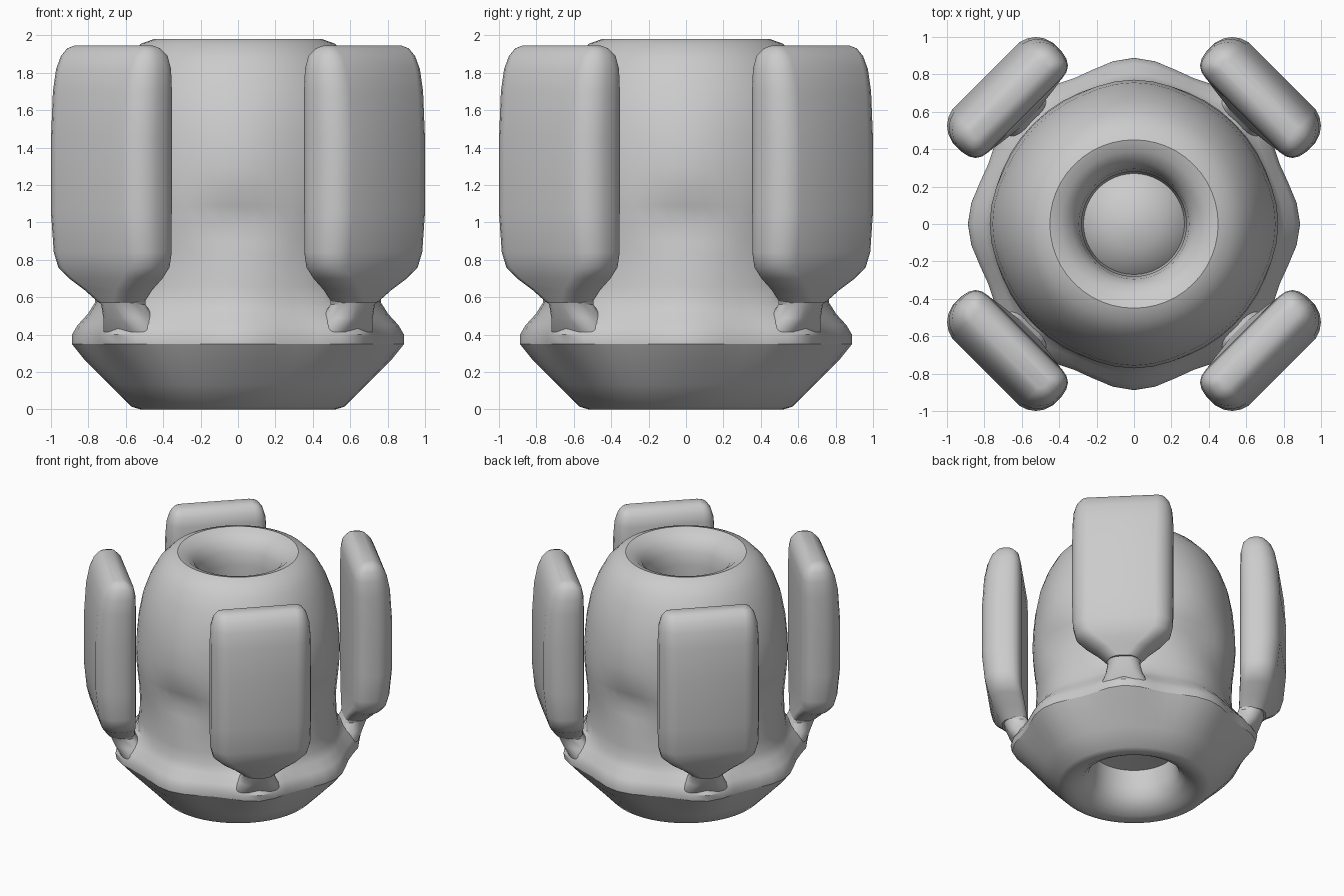
import bpy, bmesh, math
from mathutils import Vector

if "Cube" in bpy.data.objects:
    bpy.data.objects.remove(bpy.data.objects["Cube"])

grey = bpy.data.materials.new("light grey")
grey.diffuse_color = (0.6, 0.6, 0.6, 1)
grey.use_nodes = True
grey.node_tree.nodes["Principled BSDF"].inputs["Base Color"].default_value = grey.diffuse_color


def finish(name, bm, angle):
    bmesh.ops.recalc_face_normals(bm, faces=bm.faces)
    mesh = bpy.data.meshes.new(name)
    bm.to_mesh(mesh)
    bm.free()
    mesh.materials.append(grey)
    obj = bpy.data.objects.new(name, mesh)
    bpy.context.collection.objects.link(obj)
    bpy.ops.object.select_all(action='DESELECT')
    obj.select_set(True)
    bpy.context.view_layer.objects.active = obj
    bpy.ops.object.shade_smooth_by_angle(angle=math.radians(angle))
    return obj


def bridge(bm, rings):
    n = len(rings[0])
    for a, b in zip(rings, rings[1:]):
        for i in range(n):
            j = (i + 1) % n
            bm.faces.new((a[i], a[j], b[j], b[i]))


def lathe(name, profile, shape, seg=48):
    """Revolve (radius, z) points; shape adjusts the radius by angle."""
    bm = bmesh.new()
    rings = []
    for r, z in profile:
        ring = []
        for i in range(seg):
            a = 2 * math.pi * i / seg
            q = shape(r, z, a)
            ring.append(bm.verts.new((q * math.cos(a), q * math.sin(a), z)))
        rings.append(ring)
    bridge(bm, rings)
    bm.faces.new(rings[0])
    bm.faces.new(rings[-1])
    return finish(name, bm, 32)


# Hull: domed bore floor, bore, rounded lip, barrel, flared base, lower bore
profile = [
    (0.03, 0.46), (0.14, 0.44), (0.23, 0.39), (0.27, 0.35),
    (0.29, 0.60), (0.29, 1.10), (0.29, 1.60), (0.28, 1.74), (0.295, 1.84),
    (0.33, 1.91), (0.39, 1.96), (0.45, 1.98), (0.52, 1.955), (0.60, 1.87),
    (0.66, 1.76), (0.71, 1.62), (0.74, 1.46), (0.755, 1.30), (0.76, 1.18),
    (0.755, 1.09), (0.745, 0.99), (0.735, 0.90), (0.73, 0.78), (0.735, 0.66),
    (0.75, 0.57), (0.79, 0.51), (0.84, 0.45), (0.865, 0.40), (0.865, 0.35),
    (0.80, 0.26), (0.68, 0.13), (0.57, 0.015), (0.52, 0.0), (0.46, 0.01),
    (0.39, 0.05), (0.34, 0.11), (0.32, 0.19), (0.31, 0.32), (0.15, 0.34),
    (0.03, 0.35),
]


def hull_shape(r, z, a):
    if r < 0.6:
        return r
    if z < 0.54:  # scalloped rim, pushed out below each fin
        r += 0.025 * math.cos(8 * a) * max(0, 1 - abs(z - 0.37) / 0.3)
        corner = max(0, -math.cos(4 * a)) ** 3
        return r + 0.04 * corner * math.exp(-((z - 0.42) / 0.12) ** 2)
    # each of the four sides: soft bulge, shallow recess, then a sloping ledge
    side = max(0, math.cos(4 * a)) ** 1.2
    bulge = 0.02 * math.exp(-((z - 1.38) / 0.18) ** 2)
    recess = 0.04 * math.exp(-((z - 1.02) / 0.08) ** 2)
    ledge = 0.025 * math.exp(-((z - 0.66) / 0.13) ** 2)
    return r + side * (bulge - recess + ledge)


lathe("hull", profile, hull_shape)


def loft_fin(name, sections, angle):
    """Stack rounded sections (z, half width, inner radius, outer radius)."""
    bm = bmesh.new()
    u = Vector((math.cos(angle), math.sin(angle), 0))
    t = Vector((-u.y, u.x, 0))
    rings = []
    for z, w, r0, r1 in sections:
        c, h = (r0 + r1) / 2, (r1 - r0) / 2
        flat = max(0.0, w - h)
        ring = []
        for i in range(20):
            a = 2 * math.pi * (i + 0.5) / 20
            ca, sa = math.cos(a), math.sin(a)
            # inner corners are squarer than the outer ones
            power = 1.0 if sa > 0 else 0.65
            across = math.copysign(flat + min(h, w) * abs(ca) ** power, ca)
            out = math.copysign(h * abs(sa) ** power, sa)
            p = u * (c + out) + t * across
            ring.append(bm.verts.new((p.x, p.y, z)))
        rings.append(ring)
    bridge(bm, rings)
    bm.faces.new(rings[0])
    bm.faces.new(rings[-1])
    return finish(name, bm, 35)


# Four upright fins, each on a pinched strut rising from the base rim
fin = [
    (0.57, 0.12, 0.79, 0.99), (0.64, 0.20, 0.80, 1.03),
    (0.70, 0.29, 0.81, 1.06), (0.76, 0.355, 0.82, 1.08),
    (0.84, 0.375, 0.82, 1.10), (1.05, 0.38, 0.82, 1.122),
    (1.45, 0.38, 0.82, 1.122), (1.70, 0.378, 0.82, 1.105),
    (1.82, 0.37, 0.825, 1.08), (1.89, 0.35, 0.84, 1.05),
    (1.93, 0.32, 0.88, 1.01), (1.945, 0.28, 0.91, 0.98),
]
strut = [
    (0.34, 0.18, 0.64, 0.84), (0.42, 0.18, 0.69, 0.90),
    (0.49, 0.14, 0.73, 0.94), (0.56, 0.12, 0.78, 0.97),
    (0.66, 0.16, 0.83, 1.0),
]
for k in range(4):
    ang = math.radians(45 + 90 * k)
    loft_fin(f"fin_{k + 1}", fin, ang)
    loft_fin(f"strut_{k + 1}", strut, ang)
